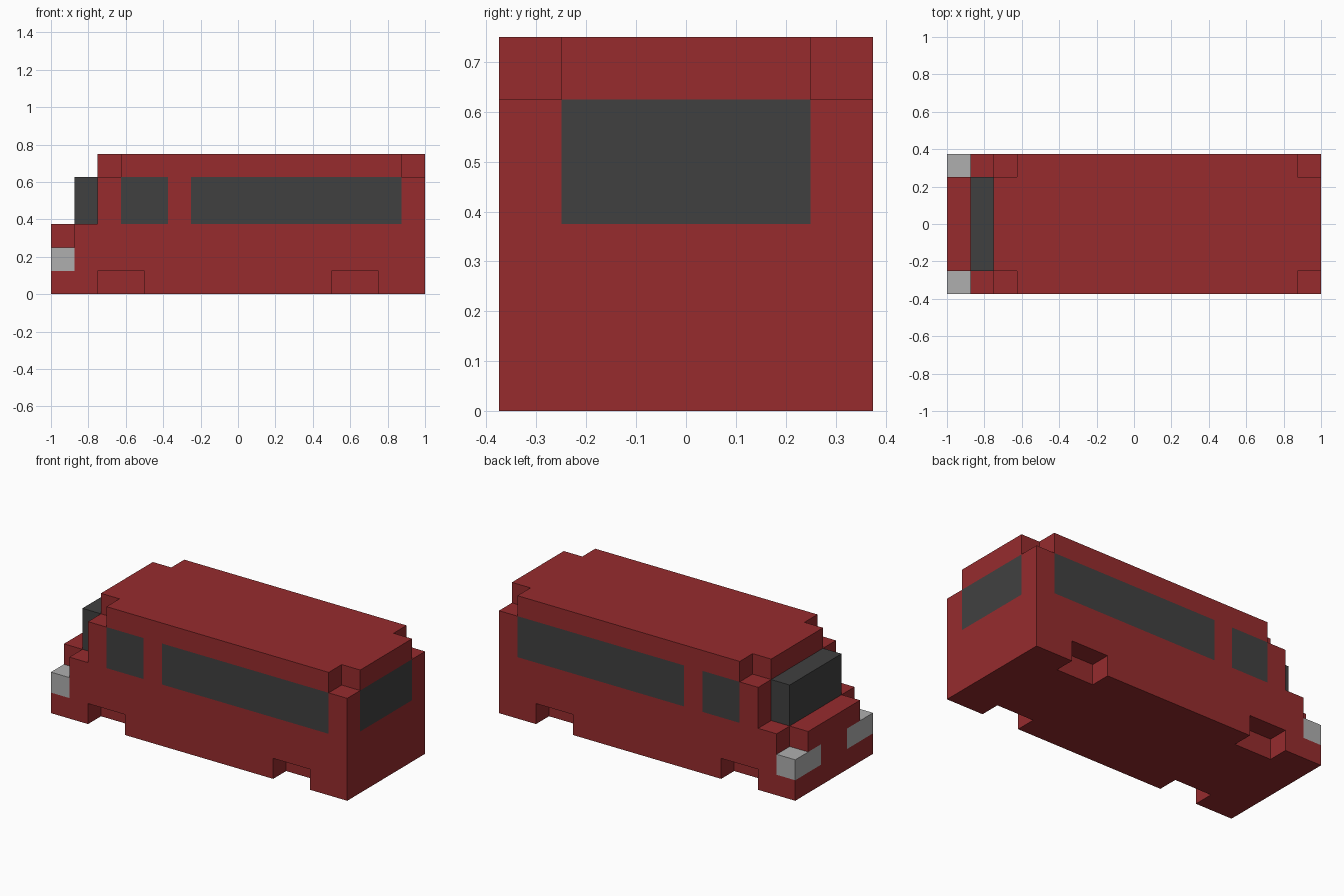
import bpy
import bmesh
import math

if "Cube" in bpy.data.objects:
    bpy.data.objects.remove(bpy.data.objects["Cube"], do_unlink=True)

U = 0.125                      # edge of one building block
ORIGIN = (-1.0, -0.375, 0.0)   # lower front corner of the block grid


def material(name, rgb):
    mat = bpy.data.materials.new(name)
    mat.use_nodes = True
    mat.diffuse_color = (*rgb, 1)
    mat.node_tree.nodes["Principled BSDF"].inputs["Base Color"].default_value = (*rgb, 1)
    return mat


RED = material("red paint", (0.308, 0.0245, 0.0265))
GLASS = material("dark glass", (0.0515, 0.0515, 0.0515))
LAMP = material("light grey lamp", (0.429, 0.429, 0.429))


def block(xs, ys, zs):
    """Set of grid cells filling a box; every range is (start, end)."""
    return {(x, y, z) for x in range(*xs) for y in range(*ys) for z in range(*zs)}


def both_sides(cells):
    return cells | {(x, 5 - y, z) for x, y, z in cells}


# Lamps wrap around the nose corners
lamp_left = block((0, 1), (4, 6), (1, 2))
lamp_right = block((0, 1), (0, 2), (1, 2))
# Windscreen stands proud of the cabin
screen = block((1, 2), (1, 5), (3, 5))
# Body: lower hull, cabin and roof, minus roof corners, nose corners and wheel arches
body = block((0, 16), (0, 6), (0, 3)) | block((2, 16), (0, 6), (3, 6))
body -= both_sides(block((2, 3), (0, 1), (5, 6)) | block((15, 16), (0, 1), (5, 6)))
body -= both_sides(block((0, 1), (0, 1), (2, 3)))
body -= both_sides(block((2, 4), (0, 1), (0, 1)) | block((12, 14), (0, 1), (0, 1)))
body -= lamp_left | lamp_right
solid = body | screen | lamp_left | lamp_right


def body_paint(cell, axis, side):
    """Glass on the cabin sides and the back, red elsewhere."""
    x, y, z = cell
    if z not in (3, 4):
        return 0
    side_window = axis == 1 and (x in (3, 4) or 6 <= x <= 14)
    back_window = axis == 0 and side == 1 and x == 15 and 1 <= y <= 4
    return 1 if side_window or back_window else 0


def build(name, cells, mats, paint=lambda cell, axis, side: 0):
    """Make the outer skin of a set of cells, merged into large flat faces."""
    bm = bmesh.new()
    for cell in sorted(cells):
        for axis in range(3):
            for side in (0, 1):
                near = list(cell)
                near[axis] += 2 * side - 1
                if tuple(near) in solid:
                    continue
                verts = []
                for du, dv in ((0, 0), (1, 0), (1, 1), (0, 1)):
                    p = list(cell)
                    p[axis] += side
                    p[(axis + 1) % 3] += du
                    p[(axis + 2) % 3] += dv
                    verts.append(bm.verts.new([o + U * c for o, c in zip(ORIGIN, p)]))
                face = bm.faces.new(verts if side else verts[::-1])
                face.material_index = paint(cell, axis, side)
    bmesh.ops.remove_doubles(bm, verts=bm.verts, dist=0.001)
    bmesh.ops.dissolve_limit(bm, angle_limit=math.radians(1), verts=bm.verts,
                             edges=bm.edges, delimit={'MATERIAL'})
    mesh = bpy.data.meshes.new(name)
    bm.to_mesh(mesh)
    bm.free()
    for mat in mats:
        mesh.materials.append(mat)
    obj = bpy.data.objects.new(name, mesh)
    bpy.context.collection.objects.link(obj)
    return obj


build("van_body", body, [RED, GLASS], body_paint)
build("windscreen", screen, [GLASS])
build("headlight_left", lamp_left, [LAMP])
build("headlight_right", lamp_right, [LAMP])
